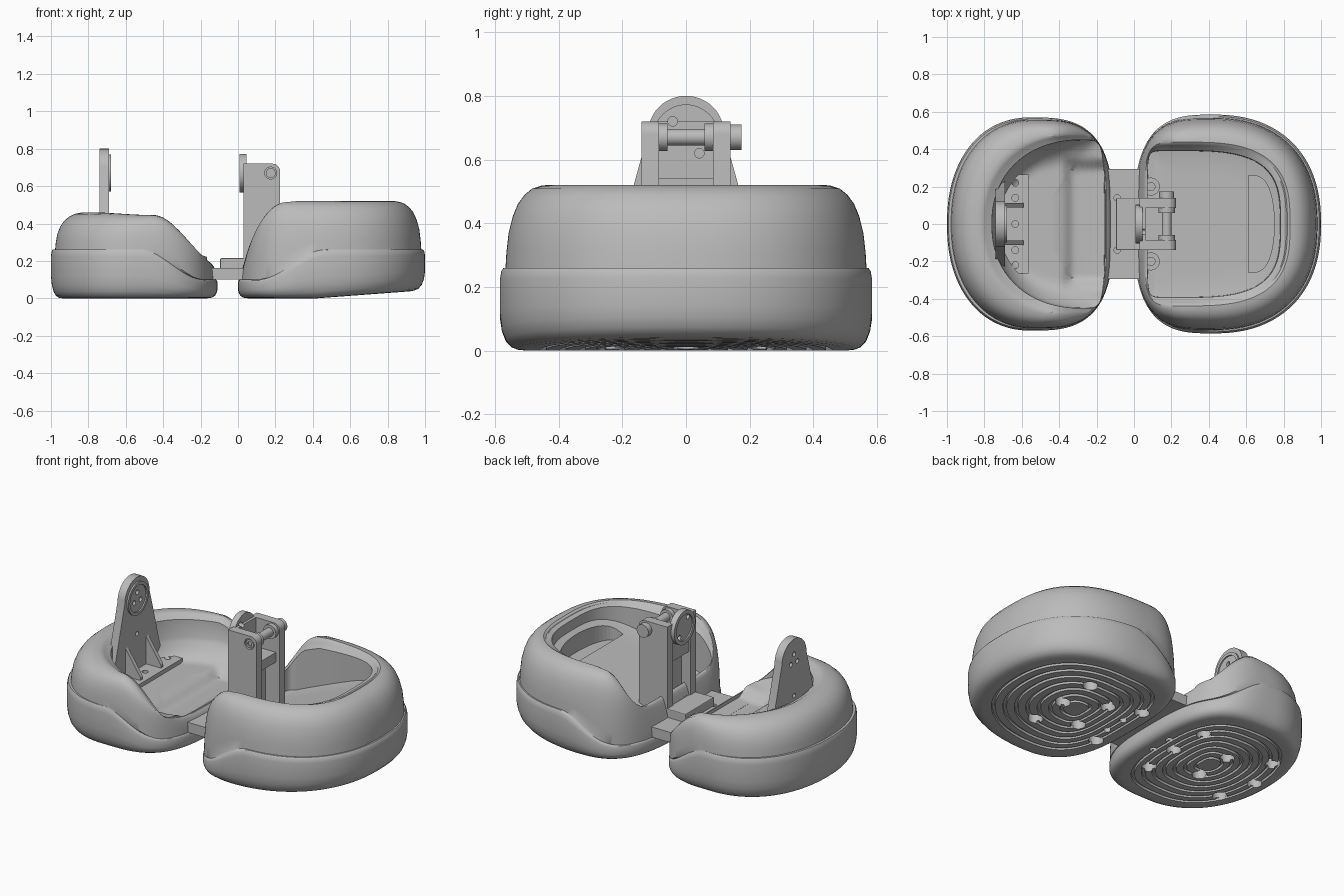
import bpy, bmesh, math
from math import sin, cos, pi
from mathutils import Vector

cube = bpy.data.objects.get("Cube")
if cube:
    bpy.data.objects.remove(cube, do_unlink=True)

grey = bpy.data.materials.new("plain_grey")
grey.use_nodes = True
colour = (0.5, 0.5, 0.5, 1)
grey.diffuse_color = colour
grey.node_tree.nodes["Principled BSDF"].inputs["Base Color"].default_value = colour


def finish(name, bm, bevel=0):
    bmesh.ops.recalc_face_normals(bm, faces=bm.faces)
    mesh = bpy.data.meshes.new(name)
    bm.to_mesh(mesh)
    bm.free()
    mesh.materials.append(grey)
    ob = bpy.data.objects.new(name, mesh)
    bpy.context.collection.objects.link(ob)
    if bevel:
        mod = ob.modifiers.new("bevel", 'BEVEL')
        mod.width, mod.segments = bevel, 2
    return ob


def smooth(ob, degrees=35):
    bpy.ops.object.select_all(action='DESELECT')
    ob.select_set(True)
    bpy.context.view_layer.objects.active = ob
    bpy.ops.object.shade_smooth_by_angle(angle=math.radians(degrees))


def box(name, x, y, z, bevel=0):
    return prism(name, [(x[0], y[0]), (x[1], y[0]), (x[1], y[1]), (x[0], y[1])], 'Z', z, bevel)


def prism(name, pts, axis, span, bevel=0):
    """Extrude an outline along an axis."""
    place = {'X': lambda a, b, c: (c, a, b), 'Y': lambda a, b, c: (a, c, b),
             'Z': lambda a, b, c: (a, b, c)}[axis]
    bm = bmesh.new()
    ends = [[bm.verts.new(place(a, b, c)) for a, b in pts] for c in span]
    bm.faces.new(ends[0])
    bm.faces.new(ends[1])
    for i in range(len(pts)):
        j = (i + 1) % len(pts)
        bm.faces.new((ends[0][i], ends[0][j], ends[1][j], ends[1][i]))
    return finish(name, bm, bevel)


def rod(name, axis, centre, r, span, n=32):
    pts = [(centre[0] + r * cos(2 * pi * i / n), centre[1] + r * sin(2 * pi * i / n)) for i in range(n)]
    ob = prism(name, pts, axis, span)
    smooth(ob)
    return ob


def cut(ob, cutter):
    cutter.hide_render = True
    mod = ob.modifiers.new("cut", 'BOOLEAN')
    mod.operation, mod.solver, mod.object = 'DIFFERENCE', 'EXACT', cutter
    bpy.context.view_layer.objects.active = ob
    bpy.ops.object.modifier_apply(modifier=mod.name)
    bpy.data.objects.remove(cutter, do_unlink=True)
    smooth(ob)


def drill(ob, holes):
    """Cut round holes given as (axis, centre, radius, span)."""
    cutters = [rod("hole_cutter", *h) for h in holes]
    bpy.ops.object.select_all(action='DESELECT')
    for c in cutters:
        c.select_set(True)
    bpy.context.view_layer.objects.active = cutters[0]
    if len(cutters) > 1:
        bpy.ops.object.join()
    cut(ob, cutters[0])


def ramp(x, a, b, lo, hi):
    u = min(1, max(0, (x - a) / (b - a)))
    return lo + (hi - lo) * u * u * (3 - 2 * u)


def ease_out(x, a, b, lo, hi):
    u = min(1, max(0, (x - a) / (b - a)))
    return lo + (hi - lo) * (1 - (1 - u) ** 2.6)


def outline(th, cx, a_out, a_in, b, n_out, n_in):
    """Rounded oval; cos > 0 is the side away from the bridge."""
    c, s = cos(th), sin(th)
    a, n = (a_out, n_out) if c > 0 else (a_in, n_in)
    side = 1 if cx > 0 else -1
    return Vector((cx + side * math.copysign(a * abs(c) ** (2 / n), c),
                   math.copysign(b * abs(s) ** (2 / n), s)))


def shell(name, outer, inner, ledge, top, floor, lift, bowl, N=192):
    """Sole, bulging bumper, padded wall and floor as one closed skin."""
    low = [(0.05, 0.0)]
    for k in range(7):                                     # tread grooves
        s = 0.12 + k * 0.105
        low += [(s, 0), (s + 0.004, 0.014), (s + 0.03, 0.014), (s + 0.034, 0)]
    low += [(0.86, 0)]
    bulge = [(0.905, .012), (0.94, .05), (0.97, .14), (0.99, .28), (1, .45), (1, .86), (.993, .96), (.982, 1)]
    wall = [(.11, 0), (.13, .2), (.17, .42), (.25, .62), (.35, .77), (.48, .88), (.63, .955),
            (.8, .99), (.92, 1), (1, .97), (1.04, .92), (1.2, .82)]
    centre = Vector((outer[0], 0))
    bm = bmesh.new()
    cols = []
    for i in range(N):
        th = 2 * pi * (i + 0.5) / N
        o, n = outline(th, *outer), outline(th, *inner)
        zl = ledge(o.x)
        edge = o + (n - o) * 1.22
        rise = bowl * min(1, max(0, top(edge.x) - .165) / .3)
        col = []
        for s, z in low + [(s, f * zl) for s, f in bulge]:
            p = centre + (o - centre) * s
            col.append((p.x, p.y, z + lift(p.x) * (1 - z / zl)))
        for t, f in wall:
            p = o + (n - o) * t
            zt = max(top(p.x), zl + .01) if t <= 1 else top(p.x)
            base = zl if t <= 1 else min(floor(p.x, p.y) + rise, zt)
            col.append((p.x, p.y, base + (zt - base) * f))
        for s in (1, .97, .94, .9, .85, .8, .75, .7, .65, .6, .55, .5, .4, .25, .1):
            p = centre + (edge - centre) * s
            curve = rise * max(0, (s - 0.65) / 0.35) ** 2.2
            col.append((p.x, p.y, floor(p.x, p.y) + curve))
        cols.append([bm.verts.new(v) for v in col])
    for i in range(N):
        a, b = cols[i], cols[(i + 1) % N]
        for j in range(len(a) - 1):
            bm.faces.new((a[j], b[j], b[j + 1], a[j + 1]))
    bm.faces.new([c[0] for c in cols])
    bm.faces.new([c[-1] for c in cols])
    return finish(name, bm)


# Heel and toe shells
heel = shell("heel_shell", (-.55, .45, .44, .57, 2.2, 3), (-.32, .48, .17, .47, 2.2, 4),
             lambda x: ramp(-x, .18, .52, .1, .26),
             lambda x: ramp(-x, .07, .45, .16, .445) + ramp(-x, .45, .8, 0, .015),
             lambda x, y: .16 + .045 * max(ramp(-x, .32, .39, 0, 1), ramp(abs(y), .28, .36, 0, 1)),
             lambda x: 0, .12)
toe = shell("toe_shell", (.42, .58, .42, .585, 2.3, 3), (.27, .55, .21, .425, 3, 6),
            lambda x: ramp(x, .1, .48, .1, .26), lambda x: ease_out(x, .02, .3, .16, .52),
            lambda x, y: .16 + .42 * min(.68, max(0, x - .12)), lambda x: max(0, x - .42) * .075, .01)

# Fixing holes in the soles
heel_spots = [(-.29, 0), (-.88, 0)] + [(x, s * y) for x, y in ((-.31, .24), (-.58, .12), (-.82, .23)) for s in (-1, 1)]
toe_spots = [(.52, 0)] + [(x, s * y) for x, y in ((.52, .24), (.3, .13), (.11, .2)) for s in (-1, 1)]
for ob, spots, x in ((heel, heel_spots, -.2), (toe, toe_spots, .14)):
    drill(ob, [('Z', p, .042, (-.05, .07)) for p in spots] +
          [('Z', (x, s * .07), .022, (-.05, .07)) for s in (-1, 1)])

# Half-round pocket in the toe floor, and bosses
arc = [(.61 + .14 * cos(a) ** .6, .26 * sin(a)) for a in [(-.5 + i / 24) * pi * .999 for i in range(25)]]
cut(toe, prism("pocket_cutter", arc, 'Z', (.32, .7)))
for side in (-1, 1):
    boss = rod("floor_boss", 'Z', (.09, side * .2), .048, (.1, .19))
    drill(boss, [('Z', (.09, side * .2), .022, (.17, .3))])

# Bridge between the shells
bridge = box("bridge_plate", (-.24, .12), (-.295, .295), (.1, .163))
drill(bridge, [('Z', (x, s * y), .017, (.12, .3)) for x, y in ((-.18, .12), (-.09, .14)) for s in (-1, 1)])

# Heel bracket
head = [(.12 * cos(a), .68 + .12 * sin(a)) for a in [pi * i / 24 for i in range(25)]]
upright = prism("heel_upright", [(.255, .19)] + head + [(-.255, .19)], 'X', (-.74, -.69))
pattern = [('X', (.036 * cos(a), .67 + .036 * sin(a)), .014, (-.8, -.6))
           for a in [pi * (.5 + i * 2 / 3) for i in range(3)]]
hub = rod("heel_hub", 'X', (0, .67), .1, (-.695, -.68), 48)
drill(hub, [('X', (0, .67), .082, (-.688, -.6))])
drill(hub, pattern)
drill(upright, pattern + [('X', (0, .45), .013, (-.8, -.6))])
base = box("heel_bracket_base", (-.73, -.565), (-.265, .265), (.17, .23))
drill(base, [('Z', (-.635, y), .018, (.2, .3)) for y in (-.22, -.14, 0, .14, .22)])
for side in (-1, 1):
    prism("heel_gusset", [(-.7, .22), (-.59, .22), (-.59, .25), (-.69, .4), (-.7, .4)], 'Y',
          (side * .1 - .012, side * .1 + .012))

# Tower with hinge pin
box("tower_foot", (-.095, .04), (-.14, .14), (.14, .215), .005)
corner = [(.185 + .04 * cos(a), .68 + .04 * sin(a)) for a in [pi * i / 12 for i in range(7)]]
cheek = [(.03, .14), (.225, .14)] + corner + [(.03, .72)]
for side in (-1, 1):
    arm = prism("tower_cheek", cheek, 'Y', tuple(sorted((side * .085, side * .14))))
    smooth(arm)
    if side < 0:
        drill(arm, [('Y', (.175, .67), .032, (-.2, -.125))])
    rod("pin_collar", 'Y', (.175, .67), .043, tuple(sorted((side * .058, side * .1))))
box("tower_web", (.09, .13), (-.09, .09), (.14, .54))
box("tower_crossbar", (.04, .2), (-.09, .09), (.48, .54))
box("tower_sill", (.04, .2), (-.09, .09), (.14, .22))
pin = rod("hinge_pin", 'Y', (.175, .67), .026, (-.136, .15))
drill(pin, [('Y', (.175, .67), .014, (-.2, -.128))])
rod("pin_head", 'Y', (.175, .67), .04, (.135, .175))

# Drilled disc and its backing plate on the tower
bolts = [('X', (s * .042, .67 - s * .05), .015, (-.1, .1)) for s in (-1, 1)]
disc = rod("tower_disc", 'X', (0, .67), .103, (.008, .046), 48)
drill(disc, [('X', (0, .67), .08, (-.1, .016))])
drill(disc, bolts)
backing = box("tower_backing", (.04, .062), (-.088, .088), (.5, .72))
drill(backing, bolts)
